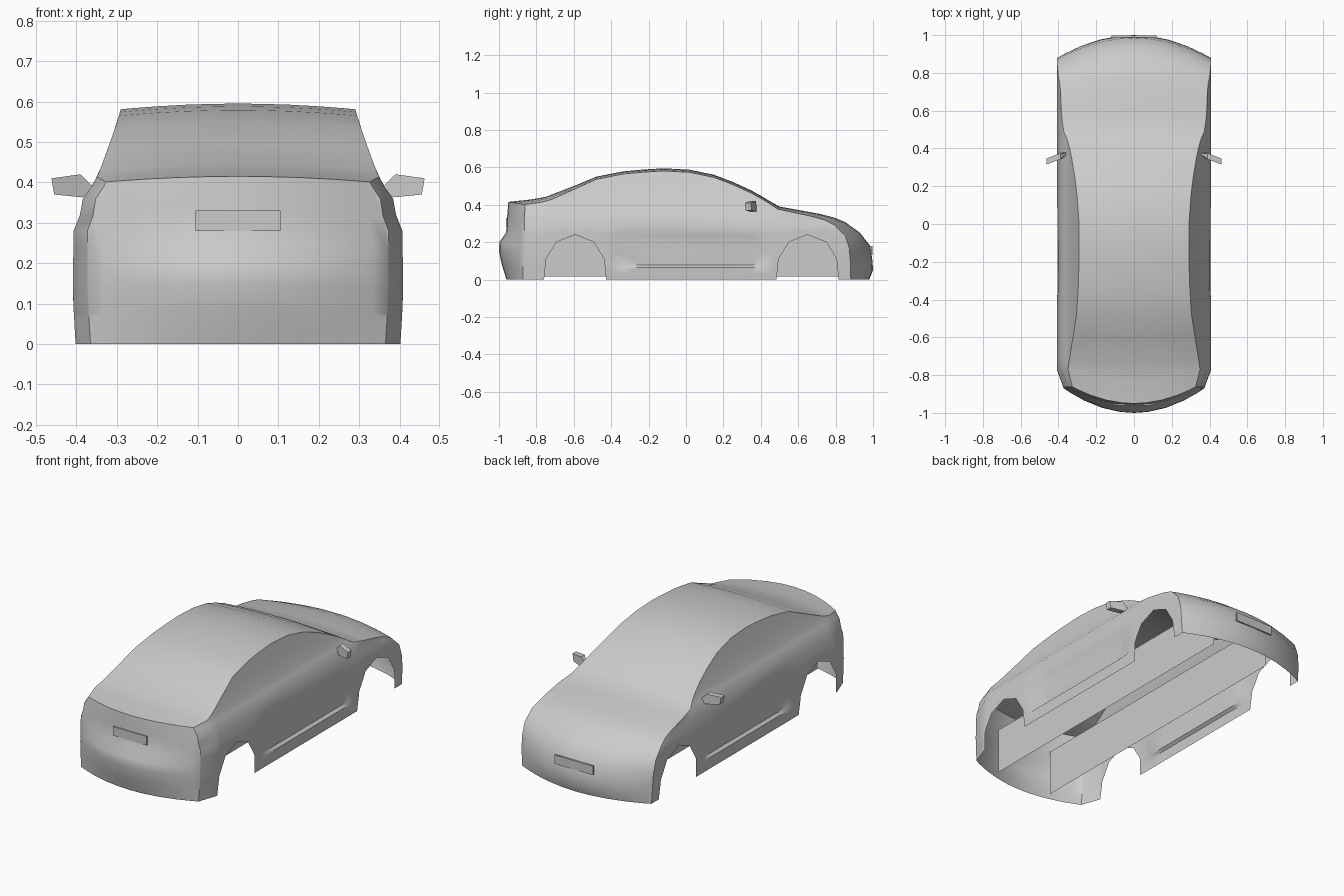
import bpy, bmesh
from mathutils import Vector

cube = bpy.data.objects.get("Cube")
if cube:
    bpy.data.objects.remove(cube)

grey = bpy.data.materials.new("light grey")
grey.use_nodes = True
grey.diffuse_color = (0.6, 0.6, 0.6, 1)
grey.node_tree.nodes["Principled BSDF"].inputs["Base Color"].default_value = (0.6, 0.6, 0.6, 1)


def add_object(name, bm, angle=None):
    mesh = bpy.data.meshes.new(name)
    bm.to_mesh(mesh)
    bm.free()
    mesh.materials.append(grey)
    ob = bpy.data.objects.new(name, mesh)
    bpy.context.collection.objects.link(ob)
    if angle:
        bpy.ops.object.select_all(action='DESELECT')
        ob.select_set(True)
        bpy.context.view_layer.objects.active = ob
        bpy.ops.object.shade_smooth_by_angle(angle=angle)
    return ob


def clamp(v):
    return max(0.0, min(1.0, v))


def lerp_table(table, v):
    for (a, fa), (b, fb) in zip(table, table[1:]):
        if v <= b:
            return fa + (fb - fa) * clamp((v - a) / (b - a))
    return table[-1][1]


# Centre profile from tail to nose: y, z, and y at the outer edge
STATIONS = [
    (-.96, 0, -.872), (-.985, .08, -.871), (-1, .15, -.87), (-.998, .2, -.868),
    (-.962, .25, -.866), (-.957, .33, -.864), (-.95, .415, -.862), (-.83, .428, -.77),
    (-.75, .442, -.72), (-.6, .5, -.59), (-.48, .55, -.48), (-.39, .568, -.39),
    (-.33, .579, -.33), (-.23, .588, -.23), (-.12, .595, -.12), (.02, .587, .02),
    (.15, .56, .15), (.25, .522, .25), (.35, .476, .35), (.4, .448, .4),
    (.45, .418, .45), (.5, .39, .49), (.6, .372, .58), (.72, .35, .68),
    (.79, .332, .74), (.85, .308, .79), (.93, .25, .85), (.985, .18, .873),
    (.997, .1, .879), (1, .05, .88), (.98, 0, .881)]

# Half width of the body by height
WIDTH = [(0, .402), (.12, .409), (.28, .407), (.32, .391), (.36, .384),
         (.39, .362), (.42, .346), (.5, .316), (.58, .29)]
LEVELS = [0, .03, .065, .077, .14, .2, .24, .28, .32, .36, .39, .42, .5]
ACROSS = [1, .9, .7, .45, .2, 0, -.2, -.45, -.7, -.9, -1]


def side_x(y, z):
    """Half width, with tail taper and the shallow door recess."""
    top = .32 - .09 * (y + .35)
    recess = (clamp((.42 - abs(y - .03)) / .07) * clamp((z - .065) / .012)
              * clamp((top - z) / .08))
    return lerp_table(WIDTH, z) * (1 - .9 * clamp(-.77 - y)) - .016 * recess


def section(y, z, y_edge):
    """One cross-section: side up, over the crown, side down."""
    z_edge = z - .014 * clamp(z / .2)
    w = side_x(y_edge, z_edge)
    side = [(min(l, z_edge), y_edge) for l in LEVELS]
    pts = [(side_x(ye, l), ye, l) for l, ye in side]
    pts += [(w * u, y + (y_edge - y) * u * u, z + (z_edge - z) * u * u) for u in ACROSS]
    pts += [(-side_x(ye, l), ye, l) for l, ye in reversed(side)]
    return pts


# Body shell
bm = bmesh.new()
rows = [[bm.verts.new(p) for p in section(*s)] for s in STATIONS]
for r0, r1 in zip(rows, rows[1:]):
    for i in range(len(r0) - 1):
        bm.faces.new((r0[i], r1[i], r1[i + 1], r0[i + 1]))
bmesh.ops.remove_doubles(bm, verts=bm.verts, dist=.0004)
bmesh.ops.dissolve_degenerate(bm, dist=.0002, edges=bm.edges)

# Wheel arches: slice the sides along each arch outline and drop the inside
ARCH = [(-.167, -.01), (-.155, .11), (-.1, .2), (0, .24), (.1, .2), (.155, .11), (.167, -.01)]
for centre in (-.593, .65):
    outline = [Vector((0, centre + y, z)) for y, z in ARCH]
    planes = [(a, Vector((0, -(b - a).z, (b - a).y))) for a, b in zip(outline, outline[1:])]
    for co, no in planes:
        near = [f for f in bm.faces
                if abs(f.normal.x) > .5 and abs(f.calc_center_median().y - centre) < .24
                and min(v.co.z for v in f.verts) < .25]
        geom = set(near)
        for f in near:
            geom.update(f.edges)
            geom.update(f.verts)
        bmesh.ops.bisect_plane(bm, geom=list(geom), dist=.0001, plane_co=co, plane_no=no)
    inside = [f for f in bm.faces if abs(f.calc_center_median().x) > .3
              and all((f.calc_center_median() - co).dot(no) < 0 for co, no in planes)]
    bmesh.ops.delete(bm, geom=inside, context='FACES')

bmesh.ops.recalc_face_normals(bm, faces=bm.faces)
top_face = max(bm.faces, key=lambda f: f.calc_center_median().z)
if top_face.normal.z < 0:
    bmesh.ops.reverse_faces(bm, faces=bm.faces)
add_object("body_shell", bm, .7)


def box(name, lo, hi):
    bm = bmesh.new()
    bmesh.ops.create_cube(bm, size=1)
    for v in bm.verts:
        v.co = Vector(h if c > 0 else l for c, l, h in zip(v.co, lo, hi))
    return add_object(name, bm)


# Number plates
box("plate_trunk", (-.105, -.962, .28), (.105, -.954, .33))
box("plate_nose", (-.12, .988, .13), (.12, .997, .18))

# Side mirrors and inner wheel-bay panels
MIRROR = [(.355, .385), (.385, .363), (.455, .37), (.462, .41), (.39, .42), (.37, .4)]
for side, label in ((1, "left"), (-1, "right")):
    bm = bmesh.new()
    loops = []
    for shift in (-.016, .016):
        loops.append([bm.verts.new((side * x, .372 - .38 * (x - .355) + shift * (.5 if x < .38 else 1), z))
                      for x, z in MIRROR])
    bm.faces.new(loops[0])
    bm.faces.new(reversed(loops[1]))
    n = len(MIRROR)
    for i in range(n):
        j = (i + 1) % n
        bm.faces.new((loops[0][j], loops[0][i], loops[1][i], loops[1][j]))
    bmesh.ops.recalc_face_normals(bm, faces=bm.faces)
    add_object("mirror_" + label, bm)

    bm = bmesh.new()
    x = side * .18
    corners = [(x, -.91, .015), (x, .88, .015), (x, .88, .25), (x, .85, .275), (x, -.91, .275)]
    face = bm.faces.new([bm.verts.new(p) for p in corners])
    if side < 0:
        face.normal_flip()
    add_object("inner_panel_" + label, bm)
